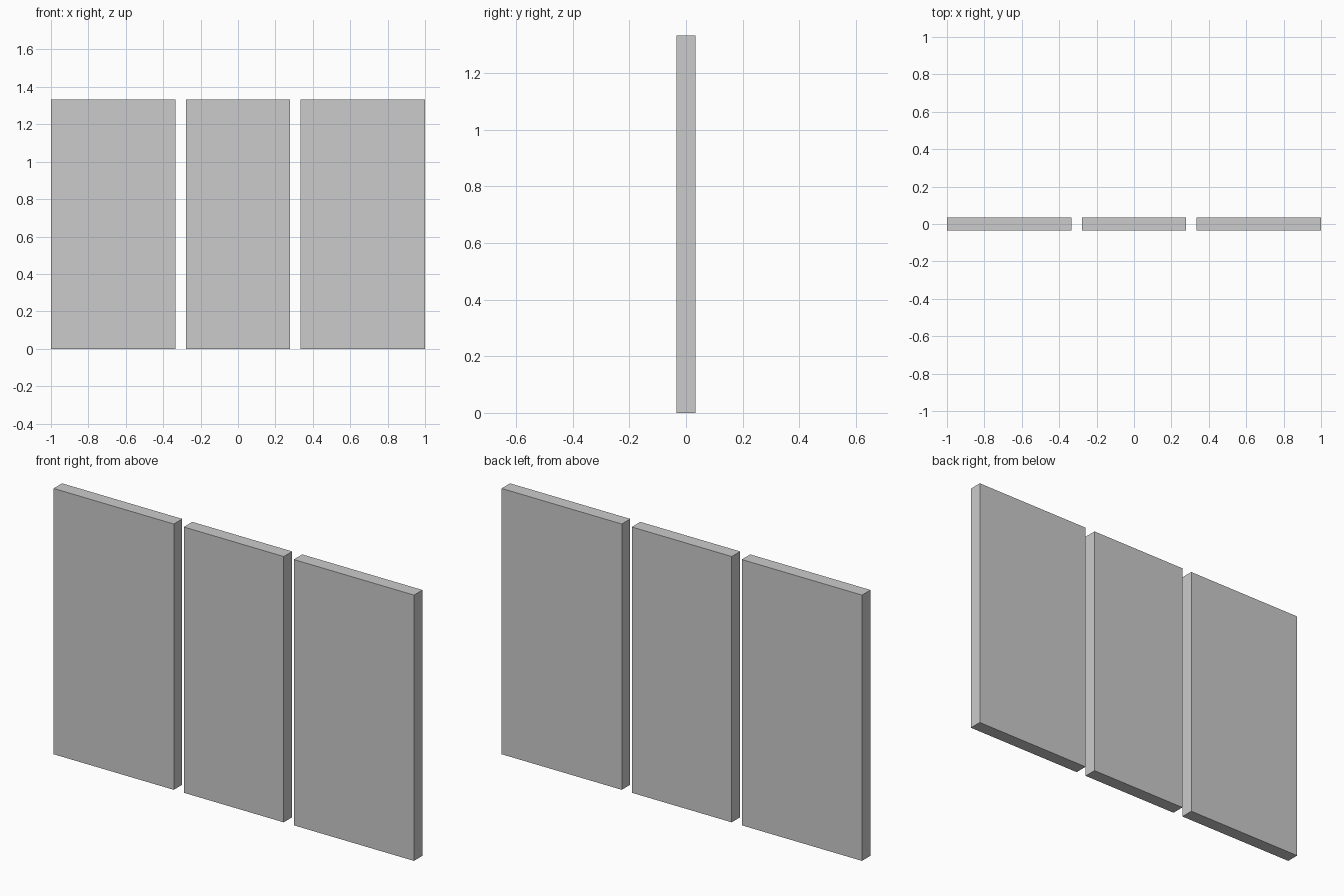
import bpy

if "Cube" in bpy.data.objects:
    bpy.data.objects.remove(bpy.data.objects["Cube"])

HEIGHT = 1.333
THICKNESS = 0.067


def panel(name, x_min, x_max):
    """Upright rectangular slab standing on the floor."""
    bpy.ops.mesh.primitive_cube_add(size=1, location=((x_min + x_max) / 2, 0, HEIGHT / 2))
    obj = bpy.context.object
    obj.name = name
    obj.scale = (x_max - x_min, THICKNESS, HEIGHT)
    bpy.ops.object.transform_apply(location=False, rotation=False, scale=True)


# Two wide outer panels and a narrower middle one, with thin gaps between
panel("left_panel", -1.0, -0.333)
panel("middle_panel", -0.277, 0.277)
panel("right_panel", 0.333, 1.0)
